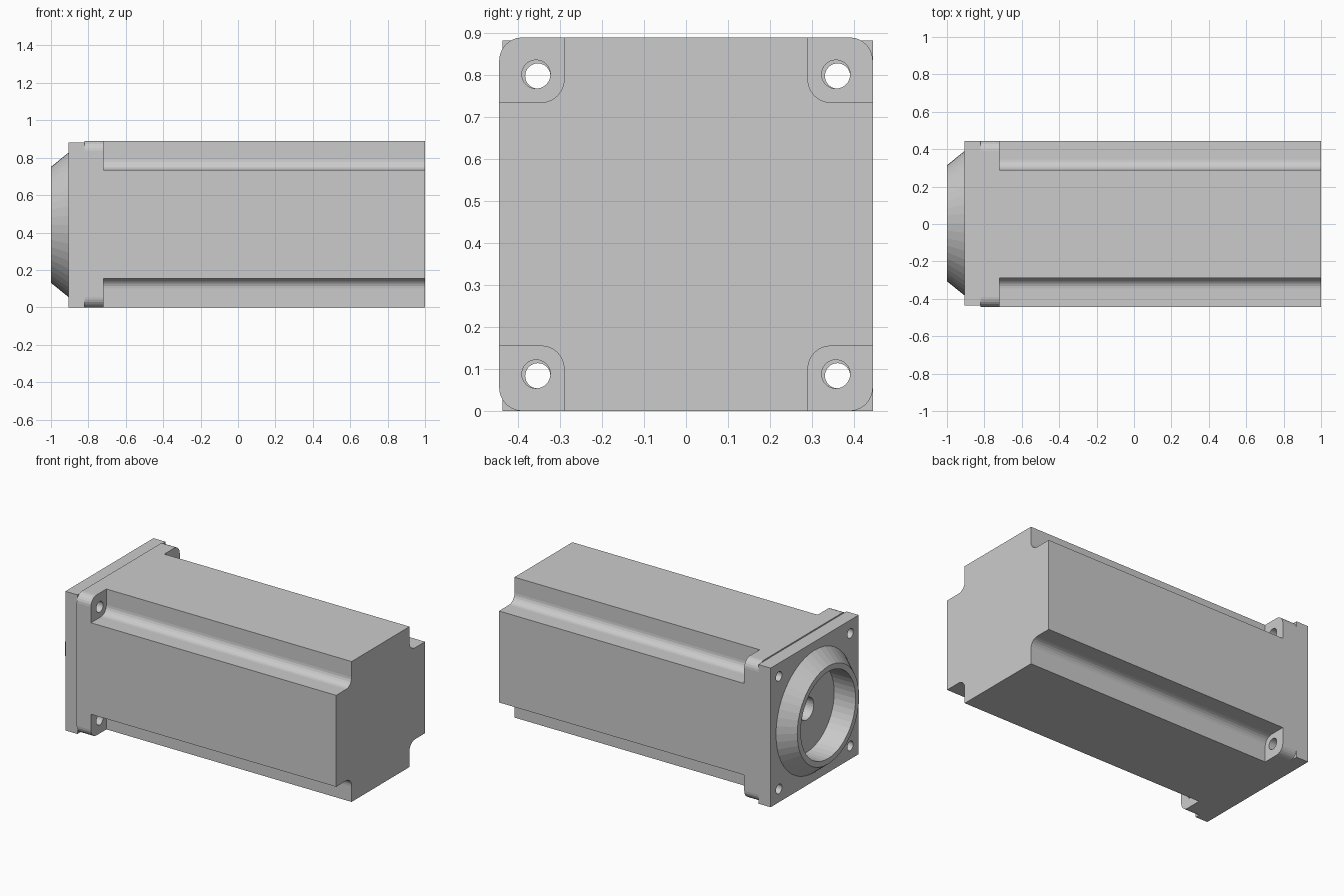
import bpy, bmesh
from math import sin, cos, pi, radians

if "Cube" in bpy.data.objects:
    bpy.data.objects.remove(bpy.data.objects["Cube"])

H = 0.445            # half width of the motor square
CY, CZ = 0.004, 0.441  # centre of the slightly smaller front plate


def arc(cx, cy, r, a0, a1, n=6):
    return [(cx + r * cos(radians(a0 + (a1 - a0) * i / n)),
             cy + r * sin(radians(a0 + (a1 - a0) * i / n))) for i in range(n + 1)]


def four_fold(quadrant):
    """Repeat one corner of a profile around all four corners."""
    pts = []
    for k in range(4):
        c, s = [(1, 0), (0, 1), (-1, 0), (0, -1)][k]
        pts += [(c * y - s * z, s * y + c * z) for y, z in quadrant]
    return pts


def make_object(name, bm):
    bmesh.ops.recalc_face_normals(bm, faces=bm.faces)
    mesh = bpy.data.meshes.new(name)
    bm.to_mesh(mesh)
    bm.free()
    ob = bpy.data.objects.new(name, mesh)
    bpy.context.collection.objects.link(ob)
    return ob


def extrude_x(name, profile, x0, x1, cy=0.0, cz=H):
    bm = bmesh.new()
    face = bm.faces.new([bm.verts.new((x0, cy + y, cz + z)) for y, z in profile])
    ext = bmesh.ops.extrude_face_region(bm, geom=[face], use_keep_orig=True)
    verts = [v for v in ext["geom"] if isinstance(v, bmesh.types.BMVert)]
    bmesh.ops.translate(bm, verts=verts, vec=(x1 - x0, 0, 0))
    return make_object(name, bm)


def rod(name, r, x0, x1, cy, cz, n=32):
    return extrude_x(name, arc(0, 0, r, 0, 360, n)[:-1], x0, x1, cy, cz)


def cut(ob, cutter):
    mod = ob.modifiers.new("cut", "BOOLEAN")
    mod.operation = "DIFFERENCE"
    mod.solver = "EXACT"
    mod.object = cutter
    bpy.context.view_layer.objects.active = ob
    bpy.ops.object.modifier_apply(modifier=mod.name)
    bpy.data.objects.remove(cutter)


# Long body with a filleted notch along each corner
n, r = 0.155, 0.055
notch = [(H, H - n)] + arc(H - n + r, H - n + r, r, 270, 180) + [(H - n, H)]
body = extrude_x("motor_body", four_fold(notch), -0.72, 1.0)

# Mounting flange with rounded corners
flange = extrude_x("mounting_flange", four_fold(arc(H - r, H - r, r, 0, 90)), -0.82, -0.72)

# Square front plate
plate = extrude_x("front_plate", four_fold([(0.441, 0.441)]), -0.905, -0.82, CY, CZ)

# Bolt holes through flange and plate
for sy in (-1, 1):
    for sz in (-1, 1):
        cut(flange, rod("hole", 0.034, -0.9, -0.6, sy * 0.357, H + sz * 0.357))
        cut(plate, rod("hole", 0.03, -1.0, -0.7, CY + sy * 0.357, CZ + sz * 0.357))

# Round recess and shaft bore in the plate
cut(plate, rod("recess", 0.275, -1.0, -0.85, CY, CZ, 48))
cut(plate, rod("bore", 0.07, -1.0, -0.7, CY, CZ))
cut(flange, rod("bore", 0.07, -1.0, -0.74, CY, CZ))

# Tapered pilot ring around the recess
section = [(-0.905, 0.387), (-1.0, 0.31), (-1.0, 0.275), (-0.905, 0.275)]
bm = bmesh.new()
N = 48
rings = [[bm.verts.new((x, CY + rad * cos(2 * pi * i / N), CZ + rad * sin(2 * pi * i / N)))
          for x, rad in section] for i in range(N)]
for i in range(N):
    a, b = rings[i], rings[(i + 1) % N]
    for j in range(4):
        k = (j + 1) % 4
        bm.faces.new((a[j], a[k], b[k], b[j]))
make_object("pilot_ring", bm)
